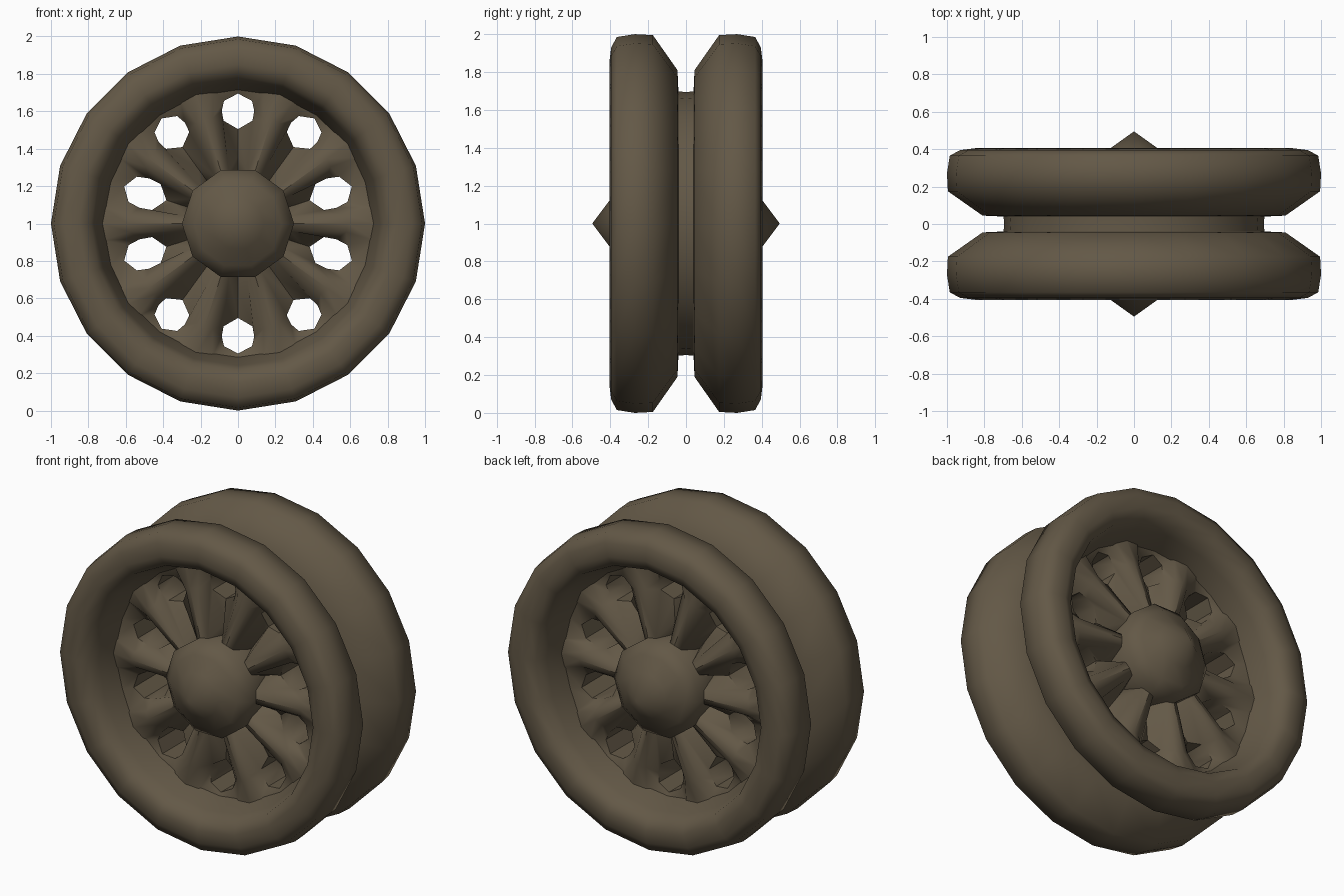
import bpy, bmesh, math

if "Cube" in bpy.data.objects:
    bpy.data.objects.remove(bpy.data.objects["Cube"])

paint = bpy.data.materials.new("olive brown")
paint.diffuse_color = (0.125, 0.098, 0.062, 1)
paint.use_nodes = True
paint.node_tree.nodes["Principled BSDF"].inputs["Base Color"].default_value = paint.diffuse_color


def polar(r, deg, y):
    a = math.radians(deg)
    return (r * math.cos(a), y, 1 + r * math.sin(a))


def finish(name, bm, angle):
    bmesh.ops.remove_doubles(bm, verts=bm.verts, dist=0.0005)
    bmesh.ops.recalc_face_normals(bm, faces=bm.faces)
    me = bpy.data.meshes.new(name)
    bm.to_mesh(me)
    bm.free()
    me.materials.append(paint)
    ob = bpy.data.objects.new(name, me)
    bpy.context.collection.objects.link(ob)
    # the rear wheel is a mirror image of the front one
    mod = ob.modifiers.new("mirror", 'MIRROR')
    mod.use_axis = (False, True, False)
    mod.use_clip = True
    bpy.ops.object.select_all(action='DESELECT')
    ob.select_set(True)
    bpy.context.view_layer.objects.active = ob
    bpy.ops.object.shade_smooth_by_angle(angle=math.radians(angle))
    return ob


def lathe(name, profile, n, angle, closed=False):
    bm = bmesh.new()
    pairs = list(zip(profile, profile[1:]))
    if closed:
        pairs.append((profile[-1], profile[0]))
    for i in range(n):
        a, b = 360 * i / n, 360 * (i + 1) / n
        for (r0, y0), (r1, y1) in pairs:
            pts = [polar(r0, a, y0), polar(r0, b, y0)]
            pts += [polar(r1, b, y1), polar(r1, a, y1)] if r1 > 0 else [polar(0, 0, y1)]
            bm.faces.new([bm.verts.new(p) for p in pts])
    return finish(name, bm, angle)


# tyre with rounded front lip and tapered inner shoulder
lathe("tyre", [(0.70, -0.14), (0.76, -0.30), (0.785, -0.375), (0.85, -0.405),
               (0.93, -0.395), (0.985, -0.365), (1.0, -0.27), (0.995, -0.175),
               (0.81, -0.045), (0.70, -0.04)], 20, 70, closed=True)

# domed hub cap
lathe("hub_cap", [(0.29, -0.08), (0.30, -0.29), (0.235, -0.345),
                  (0.14, -0.395), (0.0, -0.495)], 10, 60)

# spoked disc: each sector surrounds one hole, ridges between holes are the spokes
outer = [(0.27, -18, -0.25), (0.27, 0, -0.10), (0.27, 18, -0.25),
         (0.59, 18, -0.22), (0.735, 18, -0.205), (0.725, 0, -0.185),
         (0.735, -18, -0.205), (0.59, -18, -0.22)]
mid = [(0.28, -10, -0.23), (0.36, 0, -0.11), (0.28, 10, -0.23),
       (0.58, 13.5, -0.205), (0.73, 11, -0.195), (0.715, 0, -0.18),
       (0.73, -11, -0.195), (0.58, -13.5, -0.205)]
hole = [(0.555, -8, -0.14), (0.505, 0, -0.12), (0.555, 8, -0.14),
        (0.61, 8.2, -0.15), (0.66, 6.5, -0.16), (0.695, 0, -0.17),
        (0.66, -6.5, -0.16), (0.61, -8.2, -0.15)]


def side_hole(r, d, y):
    # the four holes at the sides are longer and sit nearer the hub
    q = 0.64 - (0.695 - r) * 1.25
    return q, d * 0.95 * r / q, y


bm = bmesh.new()
for s in range(10):
    t = 90 + 36 * s
    side = abs(math.cos(math.radians(t))) > 0.9
    rim = [side_hole(*p) for p in hole] if side else hole
    loops = [[polar(r, t + d, y) for r, d, y in ring] for ring in (outer, mid, rim)]
    loops.append([(x, 0, z) for x, y, z in loops[2]])      # hole wall
    for A, B in zip(loops, loops[1:]):
        for i in range(8):
            j = (i + 1) % 8
            bm.faces.new([bm.verts.new(p) for p in (A[i], A[j], B[j], B[i])])
finish("spoked_disc", bm, 45)

# drum joining the two wheels in the gap
lathe("centre_drum", [(0.70, -0.10), (0.695, 0.0)], 20, 50)
